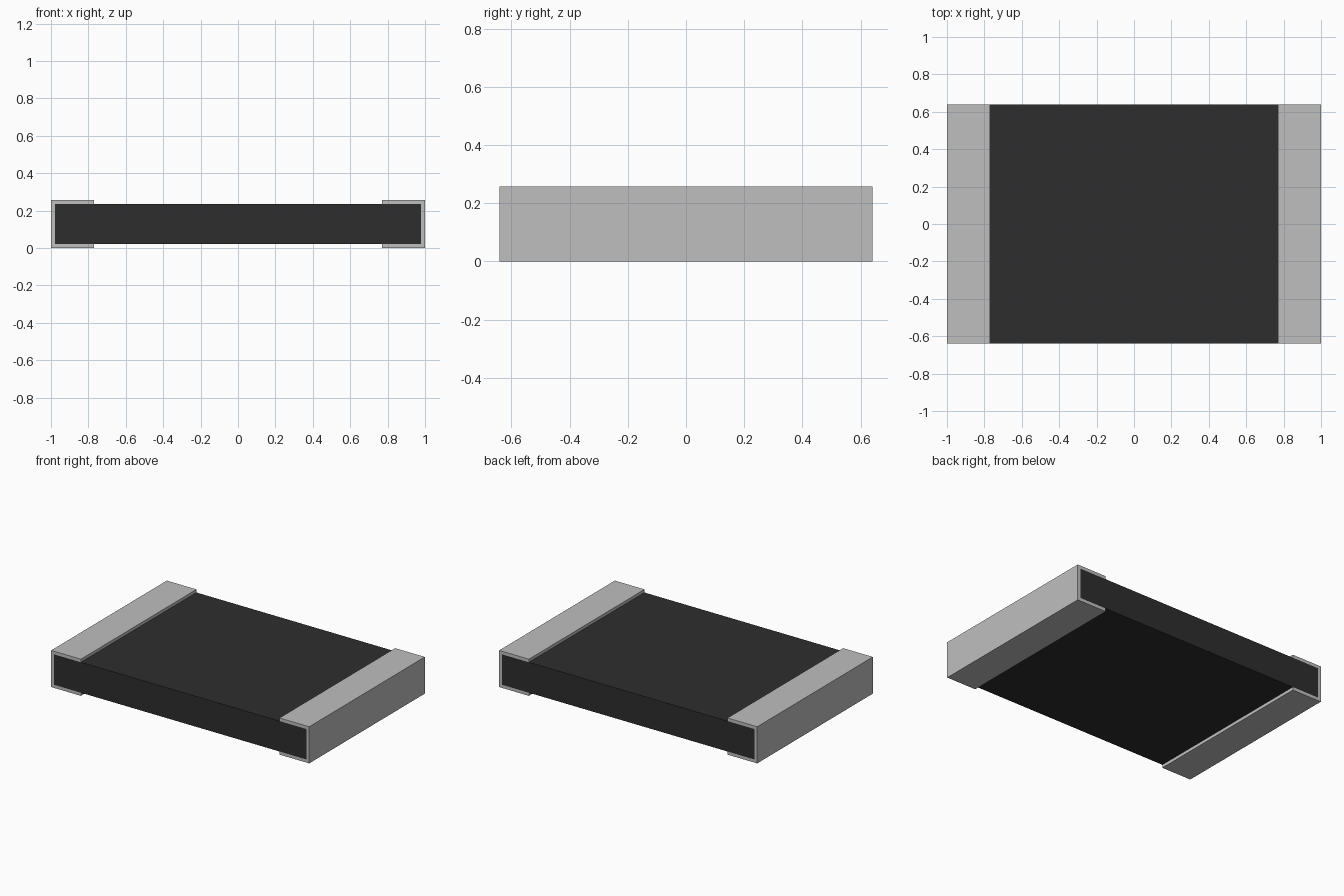
import bpy
import bmesh

cube = bpy.data.objects.get("Cube")
if cube:
    bpy.data.objects.remove(cube, do_unlink=True)

HALF_Y = 0.64      # half depth shared by all parts
TOP = 0.257        # overall height
WALL = 0.022       # terminal metal thickness
INNER_X = 0.77     # where the terminal flanges stop


def material(name, value):
    mat = bpy.data.materials.new(name)
    mat.use_nodes = True
    colour = (value, value, value, 1.0)
    mat.diffuse_color = colour
    mat.node_tree.nodes["Principled BSDF"].inputs["Base Color"].default_value = colour
    return mat


def extrude_profile(name, profile, mat):
    """Extrude an x-z outline along the full depth."""
    bm = bmesh.new()
    face = bm.faces.new([bm.verts.new((x, -HALF_Y, z)) for x, z in profile])
    result = bmesh.ops.extrude_face_region(bm, geom=[face])
    verts = [v for v in result["geom"] if isinstance(v, bmesh.types.BMVert)]
    bmesh.ops.translate(bm, verts=verts, vec=(0, 2 * HALF_Y, 0))
    bmesh.ops.recalc_face_normals(bm, faces=bm.faces)
    mesh = bpy.data.meshes.new(name)
    bm.to_mesh(mesh)
    bm.free()
    mesh.materials.append(mat)
    obj = bpy.data.objects.new(name, mesh)
    bpy.context.collection.objects.link(obj)
    return obj


black = material("charcoal black", 0.027)
silver = material("silver grey", 0.52)

# Flat slab body, held between the terminals
bx, low, high = 1 - WALL, WALL, TOP - WALL
extrude_profile("body", [(-bx, low), (bx, low), (bx, high), (-bx, high)], black)

# C-shaped end terminals wrapping over, around and under the slab
clip = [(INNER_X, 0), (1, 0), (1, TOP), (INNER_X, TOP),
        (INNER_X, high), (bx, high), (bx, low), (INNER_X, low)]
for name, side in (("left_terminal", 1), ("right_terminal", -1)):
    extrude_profile(name, [(side * x, z) for x, z in clip], silver)
